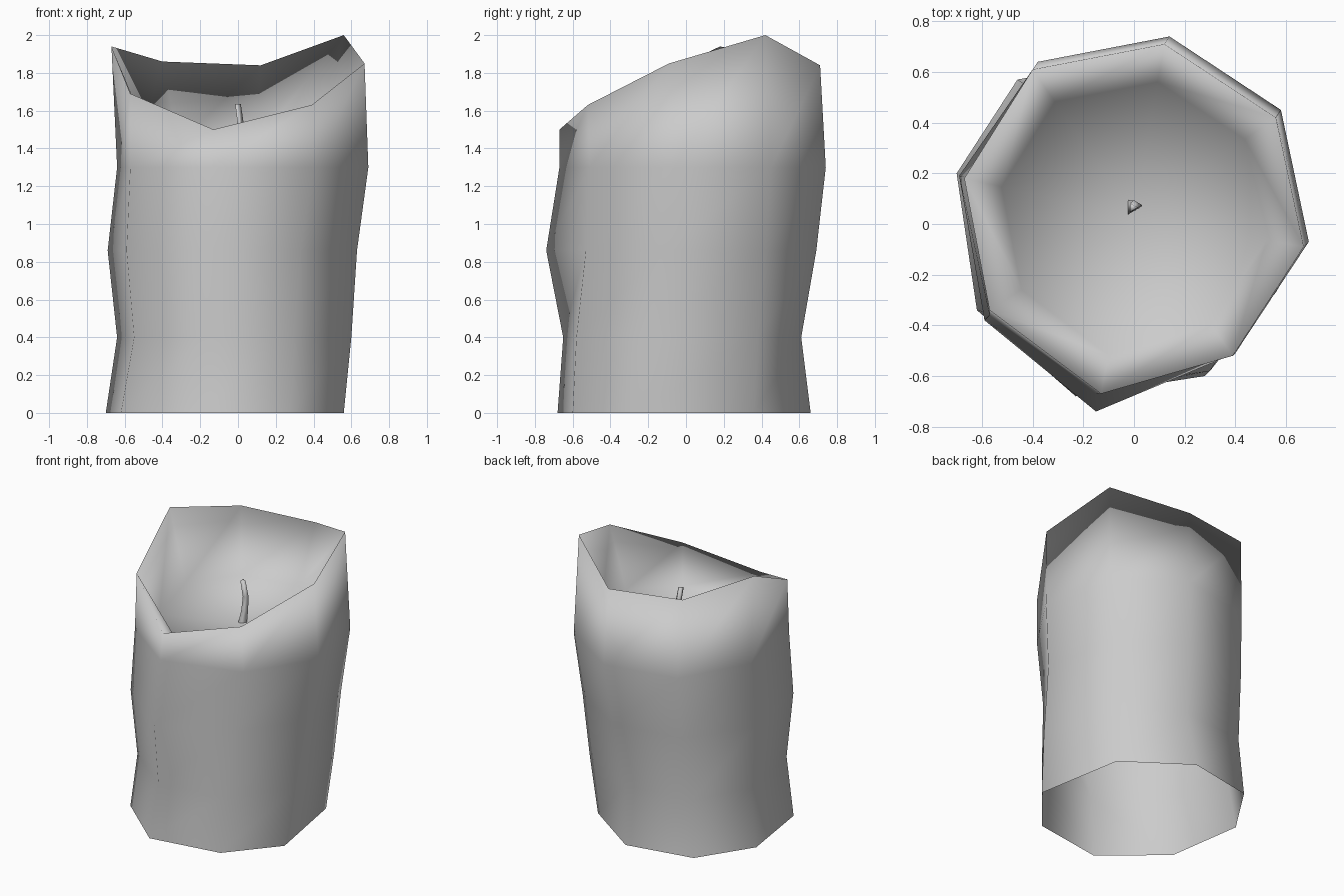
import bpy
import bmesh
import math
from mathutils import Vector

default_cube = bpy.data.objects.get("Cube")
if default_cube:
    bpy.data.objects.remove(default_cube, do_unlink=True)


def make_material(name, colour):
    material = bpy.data.materials.new(name)
    material.use_nodes = True
    material.diffuse_color = colour
    shader = material.node_tree.nodes["Principled BSDF"]
    shader.inputs["Base Color"].default_value = colour
    return material


def bridge(bm, lower, upper):
    """Join two equal vertex rings with quads."""
    count = len(lower)
    for i in range(count):
        j = (i + 1) % count
        bm.faces.new((lower[i], lower[j], upper[j], upper[i]))


def add_ring(bm, points):
    return [bm.verts.new(point) for point in points]


def finish(bm, name, material):
    """Turn the bmesh into a fully smooth shaded object."""
    mesh = bpy.data.meshes.new(name)
    for face in bm.faces:
        face.smooth = True
    bm.to_mesh(mesh)
    bm.free()
    mesh.materials.append(material)
    part = bpy.data.objects.new(name, mesh)
    bpy.context.scene.collection.objects.link(part)
    return part


wax_grey = make_material("wax grey", (0.6, 0.6, 0.6, 1))

# Uneven eight-sided outlines, counter-clockwise from the left (+x) corner
foot = [(.56, -.27), (.45, .36), (.02, .66), (-.46, .57),
        (-.7, .2), (-.62, -.34), (-.23, -.68), (.28, -.6)]
ankle = [(.6, -.2), (.5, .38), (.06, .61), (-.43, .55),
         (-.64, .18), (-.55, -.36), (-.18, -.65), (.3, -.58)]
waist = [(.63, -.12), (.53, .42), (.1, .69), (-.4, .61),
         (-.69, .19), (-.59, -.38), (-.15, -.74), (.33, -.53)]
shoulder = [(.69, -.07), (.58, .45), (.14, .74), (-.38, .64),
            (-.64, .18), (-.57, -.36), (-.15, -.67), (.4, -.51)]
rim = [(.67, -.09), (.56, .42), (.12, .71), (-.4, .61),
       (-.67, .18), (-.57, -.34), (-.13, -.67), (.39, -.52)]
rim_heights = [1.85, 2, 1.84, 1.86, 1.94, 1.69, 1.5, 1.63]
floor_height = 1.33
floor_centre = Vector((0, .03))

# Candle body: open-bottomed wall that rolls over the rim into a melted bowl
bm = bmesh.new()
levels = ((foot, 0), (ankle, .4), (waist, .86), (shoulder, 1.3))
rings = [add_ring(bm, [(x, y, z) for x, y in outline]) for outline, z in levels]
rings.append(add_ring(bm, [(x, y, z) for (x, y), z in zip(rim, rim_heights)]))

bowl_edge = []
for point, height in zip(rim, rim_heights):
    flat = floor_centre.lerp(Vector(point), .78)
    rise = .03 + .2 * (height - min(rim_heights))
    bowl_edge.append((flat.x, flat.y, floor_height + rise))
rings.append(add_ring(bm, bowl_edge))

for lower, upper in zip(rings, rings[1:]):
    bridge(bm, lower, upper)

# Bowl floor
middle = bm.verts.new((floor_centre.x, floor_centre.y, floor_height))
inner = rings[-1]
for i, vert in enumerate(inner):
    bm.faces.new((vert, inner[(i + 1) % len(inner)], middle))
finish(bm, "candle_body", wax_grey)

# Wick: bent three-sided stem
bm = bmesh.new()
stem = [((-.01, .065, floor_height - .01), .034),
        ((.005, .07, 1.42), .026),
        ((.01, .075, 1.52), .022),
        ((-.005, .065, 1.635), .02)]
wick_rings = []
for centre, radius in stem:
    corners = []
    for k in range(3):
        angle = k * math.tau / 3
        offset = Vector((math.cos(angle), math.sin(angle), 0)) * radius
        corners.append(Vector(centre) + offset)
    wick_rings.append(add_ring(bm, corners))
for lower, upper in zip(wick_rings, wick_rings[1:]):
    bridge(bm, lower, upper)
bm.faces.new(wick_rings[-1])
finish(bm, "wick", wax_grey)
